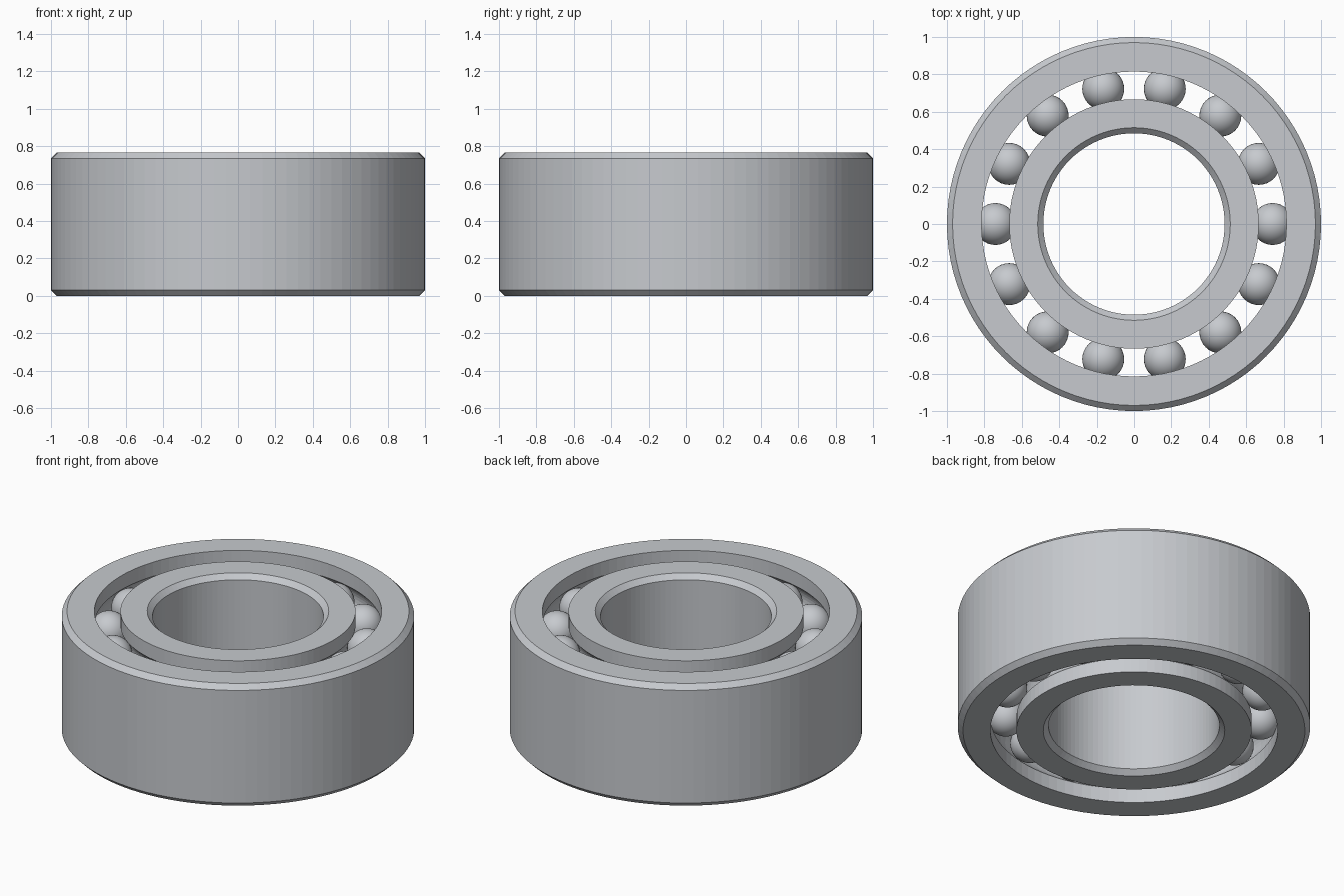
import bpy, bmesh
from math import pi, cos, sin, acos, asin
from mathutils import Vector

cube = bpy.data.objects.get("Cube")
if cube:
    bpy.data.objects.remove(cube, do_unlink=True)

HEIGHT = 0.765
CHAMFER = 0.03
OUTER_R, OUTER_LIP = 1.0, 0.815      # outer ring radii
BORE_R, INNER_LIP = 0.485, 0.667     # inner ring radii
PITCH_R = (OUTER_LIP + INNER_LIP) / 2
BALL_R = 0.112
GROOVE_R = BALL_R + 0.002
ROWS = (0.175, HEIGHT - 0.175)
BALLS = 14
SEGMENTS = 96

steel = bpy.data.materials.new("polished steel")
steel.use_nodes = True
colour = (0.57, 0.59, 0.62, 1)
steel.diffuse_color = colour
steel.node_tree.nodes["Principled BSDF"].inputs["Base Color"].default_value = colour


def finish(name, bm):
    mesh = bpy.data.meshes.new(name)
    bm.to_mesh(mesh)
    bm.free()
    mesh.materials.append(steel)
    obj = bpy.data.objects.new(name, mesh)
    bpy.context.collection.objects.link(obj)
    return obj


def race(lip, side):
    """Raceway wall from bottom to top, with one round groove per ball row."""
    points = [(lip, 0)]
    half = acos(abs(lip - PITCH_R) / GROOVE_R)
    for row in ROWS:
        for i in range(11):
            a = -half + 2 * half * i / 10
            points.append((PITCH_R + side * GROOVE_R * cos(a), row + GROOVE_R * sin(a)))
    return points + [(lip, HEIGHT)]


def chamfered_wall(radius, inset):
    """Plain wall from top to bottom with chamfered rims."""
    return [(inset, HEIGHT), (radius, HEIGHT - CHAMFER), (radius, CHAMFER), (inset, 0)]


def ring(name, profile):
    """Turn a closed profile around the z axis."""
    bm = bmesh.new()
    loops = []
    for s in range(SEGMENTS):
        a = 2 * pi * s / SEGMENTS
        loops.append([bm.verts.new((r * cos(a), r * sin(a), z)) for r, z in profile])
    n = len(profile)
    for s in range(SEGMENTS):
        here, after = loops[s], loops[(s + 1) % SEGMENTS]
        for i in range(n):
            j = (i + 1) % n
            bm.faces.new((here[i], after[i], after[j], here[j]))
    bmesh.ops.recalc_face_normals(bm, faces=bm.faces)
    return finish(name, bm)


# Two rings
ring("outer_ring", race(OUTER_LIP, 1) + chamfered_wall(OUTER_R, OUTER_R - CHAMFER))
ring("inner_ring", race(INNER_LIP, -1) + chamfered_wall(BORE_R, BORE_R + CHAMFER))

# Two rows of balls
for label, z in zip(("lower", "upper"), ROWS):
    for k in range(BALLS):
        bm = bmesh.new()
        bmesh.ops.create_uvsphere(bm, u_segments=32, v_segments=20, radius=BALL_R)
        for face in bm.faces:
            face.smooth = True
        a = 2 * pi * k / BALLS
        ball = finish(f"{label}_ball_{k + 1}", bm)
        ball.location = Vector((PITCH_R * cos(a), PITCH_R * sin(a), z))
